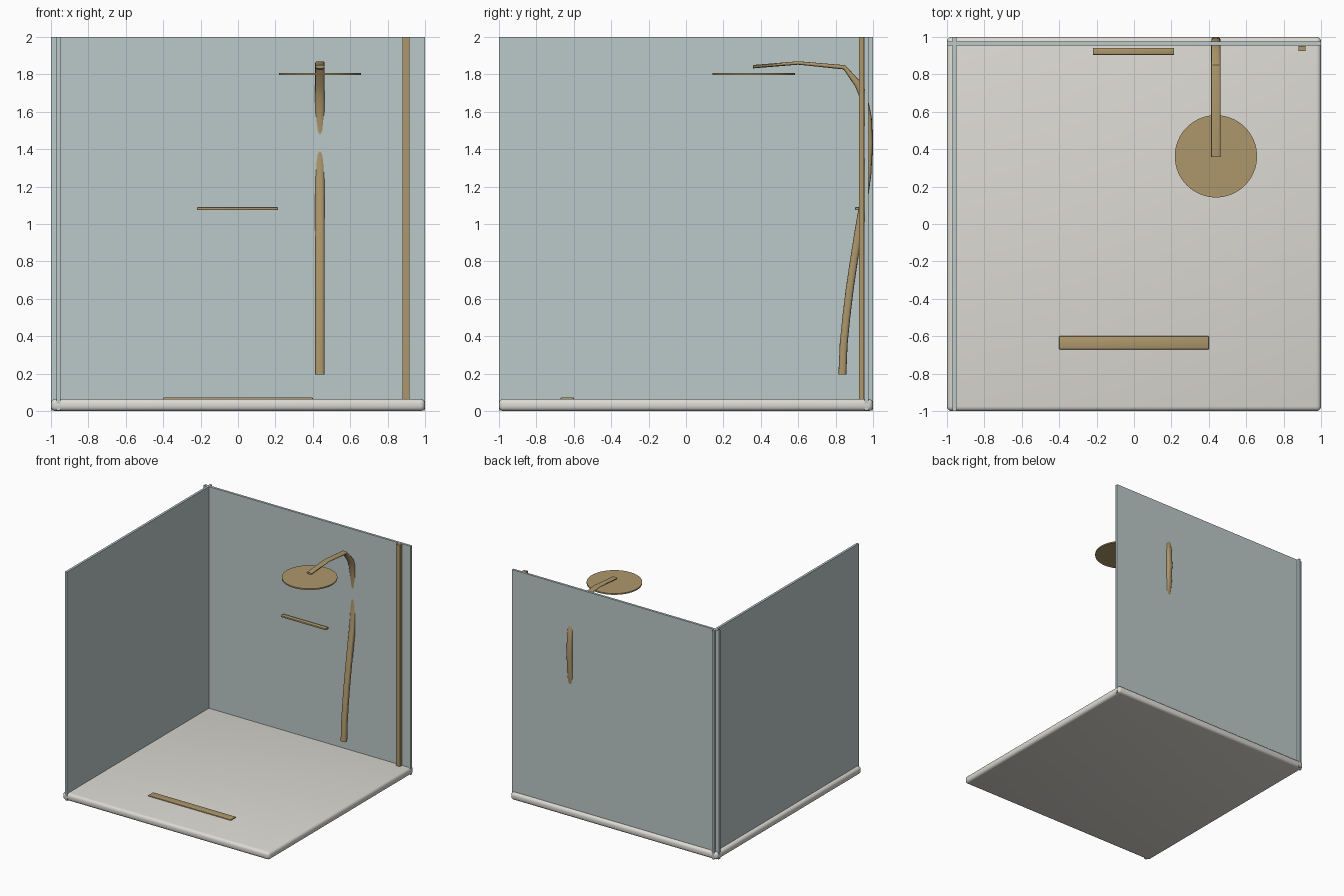
import bpy, bmesh, math
from mathutils import Vector

if "Cube" in bpy.data.objects:
    bpy.data.objects.remove(bpy.data.objects["Cube"])


def material(name, rgb):
    m = bpy.data.materials.new(name)
    m.diffuse_color = (*rgb, 1)
    m.use_nodes = True
    m.node_tree.nodes["Principled BSDF"].inputs["Base Color"].default_value = m.diffuse_color
    return m


stone = material("stone", (0.72, 0.70, 0.65))
glass = material("glass", (0.50, 0.58, 0.58))
brass = material("brass", (0.42, 0.31, 0.15))


def finish(bm, name, mat):
    bmesh.ops.recalc_face_normals(bm, faces=bm.faces)
    me = bpy.data.meshes.new(name)
    bm.to_mesh(me)
    bm.free()
    me.materials.append(mat)
    ob = bpy.data.objects.new(name, me)
    bpy.context.collection.objects.link(ob)
    bpy.context.view_layer.objects.active = ob
    bpy.ops.object.select_all(action='DESELECT')
    ob.select_set(True)
    bpy.ops.object.shade_smooth_by_angle(angle=math.radians(35))
    return ob


def box(name, lo, hi, mat, bevel=0, segments=2):
    lo, hi = Vector(lo), Vector(hi)
    bm = bmesh.new()
    bmesh.ops.create_cube(bm, size=1)
    for v in bm.verts:
        v.co = (lo + hi) / 2 + v.co * (hi - lo)
    if bevel:
        bmesh.ops.bevel(bm, geom=bm.edges[:], offset=bevel, segments=segments,
                        affect='EDGES', profile=0.5)
    return finish(bm, name, mat)


# Floor tray and drain
box("shower_tray", (-1, -1, 0), (1, 1, 0.065), stone, 0.025, 4)
box("floor_drain", (-0.4, -0.67, 0.05), (0.4, -0.6, 0.073), brass, 0.003)

# Two wall panels crossing at the back left corner
box("back_wall", (-1, 0.955, 0.003), (1, 0.975, 2), glass)
box("left_wall", (-0.97, -1, 0.003), (-0.95, 1, 2), glass)

# Wall post and shelf
box("wall_post", (0.88, 0.924, 0), (0.917, 0.953, 2), brass)
box("wall_shelf", (-0.22, 0.904, 1.075), (0.215, 0.942, 1.09), brass, 0.004)

# Round shower head
bm = bmesh.new()
bmesh.ops.create_cone(bm, cap_ends=True, segments=64, radius1=0.22, radius2=0.22, depth=0.011)
bmesh.ops.translate(bm, verts=bm.verts, vec=(0.438, 0.362, 1.803))
finish(bm, "shower_head", brass)

# Curved riser pipe, thinning into the flat arm: y, z, half thickness
path = [(0.836, 0.195, 0.021), (0.843, 0.36, 0.021), (0.857, 0.5, 0.021),
        (0.875, 0.65, 0.021), (0.897, 0.8, 0.021), (0.924, 0.97, 0.021),
        (0.950, 1.12, 0.021), (0.970, 1.27, 0.021), (0.978, 1.43, 0.021),
        (0.972, 1.57, 0.021), (0.949, 1.68, 0.021), (0.922, 1.745, 0.020),
        (0.846, 1.838, 0.012), (0.600, 1.861, 0.009), (0.358, 1.841, 0.009)]
bm = bmesh.new()
rings = []
sides = 20
for i, (y, z, h) in enumerate(path):
    a, b = path[max(i - 1, 0)], path[min(i + 1, len(path) - 1)]
    t = Vector((0, b[0] - a[0], b[1] - a[1])).normalized()
    n = Vector((0, t.z, -t.y))
    ring = []
    for k in range(sides):
        c, s = math.cos(math.tau * k / sides), math.sin(math.tau * k / sides)
        sx = math.copysign(abs(c) ** 0.7, c) * 0.025
        sn = math.copysign(abs(s) ** 0.7, s) * h
        ring.append(bm.verts.new(Vector((0.438 + sx, y, z)) + n * sn))
    rings.append(ring)
for r, q in zip(rings, rings[1:]):
    for k in range(sides):
        j = (k + 1) % sides
        bm.faces.new((r[k], r[j], q[j], q[k]))
bm.faces.new(rings[0])
bm.faces.new(rings[-1])
finish(bm, "riser_pipe", brass)
